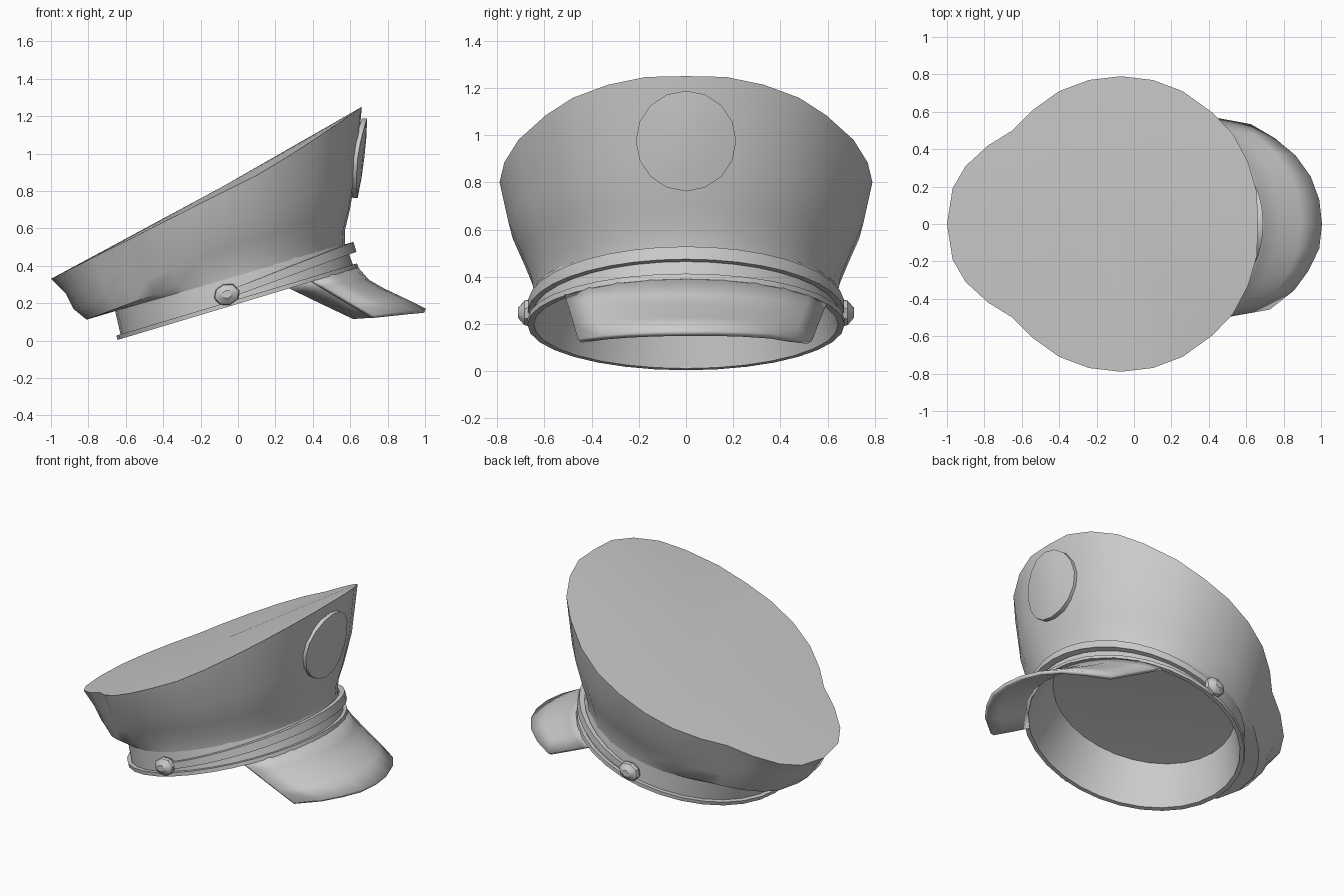
import bpy, bmesh
from math import sin, cos, pi, radians
from mathutils import Vector, Matrix

if "Cube" in bpy.data.objects:
    bpy.data.objects.remove(bpy.data.objects["Cube"])

TILT = radians(16.7)
# Local frame of the headband: leaning back, opening centred near z = 0.2
BAND = Matrix.Translation((0, 0, 0.197)) @ Matrix.Rotation(-TILT, 4, 'Y')


def loft(name, rows, closed=True, cap_start=False, cap_end=None, loop_rows=False, thick=0):
    """Skin a list of equally long point rows; cap_end is 'ngon' or a fan centre."""
    bm = bmesh.new()
    vs = [[bm.verts.new(p) for p in r] for r in rows]
    n = len(rows[0])
    pairs = list(zip(vs, vs[1:])) + ([(vs[-1], vs[0])] if loop_rows else [])
    for a, b in pairs:
        for i in range(n if closed else n - 1):
            j = (i + 1) % n
            bm.faces.new((a[i], a[j], b[j], b[i]))
    if cap_start:
        bm.faces.new(vs[0])
    if cap_end == 'ngon':
        bm.faces.new(vs[-1])
    elif cap_end is not None:
        c = bm.verts.new(cap_end)
        for i in range(n):
            bm.faces.new((vs[-1][i], vs[-1][(i + 1) % n], c))
    bmesh.ops.recalc_face_normals(bm, faces=bm.faces)
    me = bpy.data.meshes.new(name)
    bm.to_mesh(me)
    bm.free()
    ob = bpy.data.objects.new(name, me)
    bpy.context.collection.objects.link(ob)
    for p in me.polygons:
        p.use_smooth = True
    me.set_sharp_from_angle(angle=radians(35))
    if thick:
        m = ob.modifiers.new("thickness", 'SOLIDIFY')
        m.thickness = thick
        m.offset = 0
    return ob


def band_pt(r, ang, h):
    return BAND @ Vector((r * cos(ang), r * sin(ang), h))


def band_ring(r, h, n=32):
    return [band_pt(r, 2 * pi * i / n, h) for i in range(n)]


# Crown: top outline (half, front to back), blended down into the round band
half = [(.662, 0), (.657, .17), (.61, .33), (.53, .48), (.42, .595), (.26, .71), (.1, .77),
        (-.07, .79), (-.24, .77), (-.4, .71), (-.54, .61), (-.65, .5), (-.78, .42),
        (-.9, .31), (-.97, .19), (-1, 0)]
half = [((x + .07) / (.732 if x > -.07 else .93), y / .79) for x, y in half]
outline = half + [(u, -v) for u, v in half[-2:0:-1]]

# Each ring: front (x, z), side (x, y, z), back (x, z), share of top outline
rings = [((.572, .52), (-.04, .645, .335), (-.65, .16), 0),
         ((.572, .59), (-.04, .655, .40), (-.81, .112), .3),
         ((.598, .70), (-.05, .695, .50), (-.88, .17), .6),
         ((.632, .90), (-.06, .752, .63), (-.92, .25), .85),
         ((.662, 1.25), (-.07, .79, .80), (-1, .33), 1)]
rows = []
for (fx, fz), (sx, sy, sz), (bx, bz), k in rings:
    row = []
    for u, v in outline:
        d = Vector((u, v)).normalized()
        u, v = d.x + (u - d.x) * k, d.y + (v - d.y) * k
        ex, ez = (fx, fz) if u > 0 else (bx, bz)
        lift = abs(u) ** (1 + .15 * k if u > 0 else 1)
        row.append((sx + (ex - sx) * abs(u), sy * v, sz + (ez - sz) * lift))
    rows.append(row)
loft("crown", rows, cap_end=(-.08, 0, .825))

# Headband, rolled lip, and tapered lining with its ceiling
loft("headband", [band_ring(.65, .005), band_ring(.64, .155)])
loft("headband_lip", [band_ring(.645, 0), band_ring(.672, 0), band_ring(.672, .024),
                      band_ring(.645, .024)], loop_rows=True)
loft("lining", [band_ring(.645, .004), band_ring(.555, .27)],
     cap_end=BAND @ Vector((0, 0, .29)))

# Chin strap running round the front, rising towards the middle
rows = []
for i in range(21):
    a = radians(-94 + 188 * i / 20)
    lift = max(0, cos(a))
    h, w = .065 + .047 * lift, .02 + .008 * lift
    ri, ro = .65, .672 + .014 * lift
    rows.append([band_pt(ri, a, h - w), band_pt(ro, a, h - w),
                 band_pt(ro, a, h + w), band_pt(ri, a, h + w)])
loft("chin_strap", rows, cap_start=True, cap_end='ngon')

# Faceted side buttons
for side, label in ((-1, "right"), (1, "left")):
    rows = []
    for r, y in ((.06, .642), (.072, .665), (.066, .685), (.026, .712)):
        rows.append([BAND @ Vector((-.043 + r * cos(pi * i / 4), side * y,
                                    .065 + .82 * r * sin(pi * i / 4))) for i in range(8)])
    loft("button_" + label, rows, cap_start=True, cap_end='ngon')

# Visor: from the lip down to its outer edge, sagging in the middle
outer = [(.72, -.45, .128), (.85, -.35, .143), (.925, -.25, .152), (.985, -.13, .158),
         (1, 0, .16), (.985, .13, .16), (.94, .25, .156), (.86, .36, .148),
         (.75, .45, .132), (.62, .525, .122)]
rows = []
for t, sag in ((0, 0), (.18, .036), (.4, .032), (.7, .015), (1, 0)):
    row = []
    for i, o in enumerate(outer):
        s = i / (len(outer) - 1)
        p = band_pt(.655, radians(-51 + 115 * s), .008).lerp(Vector(o), t)
        p.z -= sag * sin(pi * s)
        row.append(p)
    rows.append(row)
loft("visor", rows, closed=False, thick=.024)

# Blank round badge, bent to follow the crown front
rows = []
for r, d in ((.213, -.018), (.213, .01), (.11, .018)):
    row = []
    for i in range(16):
        y, z = r * cos(pi * i / 8), r * sin(pi * i / 8)
        row.append((.655 + .12 * z - .55 * y * y + d, y, .975 + z))
    rows.append(row)
loft("badge", rows, cap_start=True, cap_end=(.675, 0, .975))
